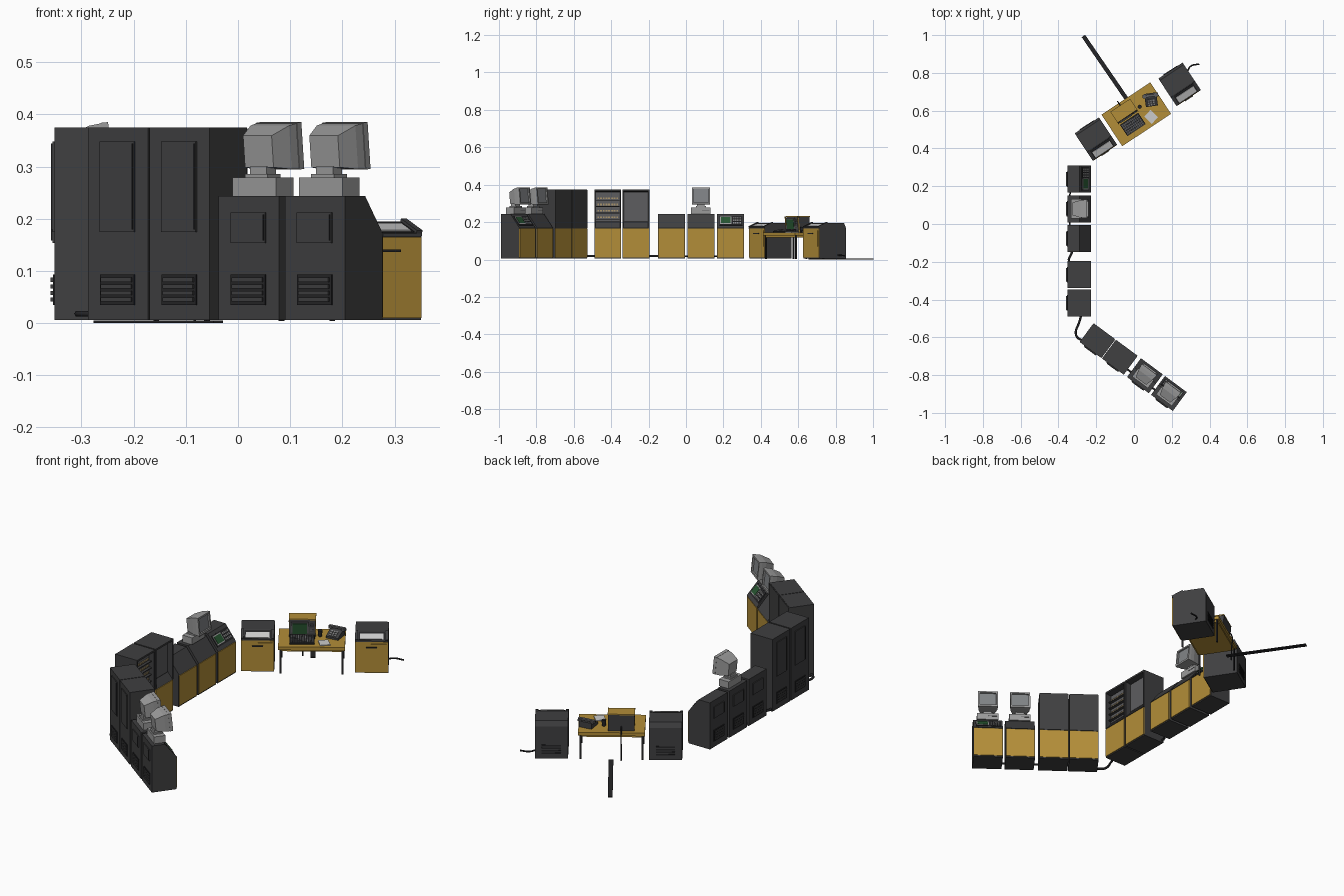
import bpy, bmesh, math
from mathutils import Matrix, Vector

if "Cube" in bpy.data.objects:
    bpy.data.objects.remove(bpy.data.objects["Cube"])

def mat(name, r, g, b):
    m = bpy.data.materials.new(name)
    m.diffuse_color = (r, g, b, 1)
    m.use_nodes = True
    m.node_tree.nodes["Principled BSDF"].inputs["Base Color"].default_value = m.diffuse_color
    return m

DARK = mat("dark_grey", .05, .05, .052)
BLACK = mat("black", .018, .018, .02)
MID = mat("mid_grey", .11, .11, .115)
GOLD = mat("ochre", .45, .27, .04)
LIGHT = mat("light_grey", .33, .33, .33)
GLASS = mat("pale_glass", .22, .23, .24)
GREEN = mat("green_screen", .02, .09, .03)
PAPER = mat("paper", .65, .65, .65)
TAN = mat("tan_lamps", .4, .3, .15)

def T(x, y, z=0):
    return Matrix.Translation((x, y, z))

def R(deg, axis='Z'):
    return Matrix.Rotation(math.radians(deg), 4, axis)

def finish(name, bm, m, M):
    bmesh.ops.recalc_face_normals(bm, faces=bm.faces)
    me = bpy.data.meshes.new(name)
    bm.to_mesh(me)
    bm.free()
    me.materials.append(m)
    o = bpy.data.objects.new(name, me)
    o.matrix_world = M
    bpy.context.collection.objects.link(o)
    return o

def boxes(name, M, m, *dims):
    """Each dim is x0, x1, y0, y1, z0, z1."""
    bm = bmesh.new()
    for a, b, c, d, e, f in dims:
        S = T((a+b)/2, (c+d)/2, (e+f)/2) @ Matrix.Diagonal((b-a, d-c, f-e, 1))
        bmesh.ops.create_cube(bm, size=1, matrix=S)
    return finish(name, bm, m, M)

def loft(name, M, m, rings):
    """Skin a closed solid through rings of equal point count."""
    bm = bmesh.new()
    vs = [[bm.verts.new(p) for p in r] for r in rings]
    n = len(vs[0])
    for a, b in zip(vs, vs[1:]):
        for i in range(n):
            bm.faces.new((a[i], a[(i+1) % n], b[(i+1) % n], b[i]))
    bm.faces.new(vs[0])
    bm.faces.new(vs[-1])
    return finish(name, bm, m, M)

def prism(name, M, m, profile, x0, x1):
    return loft(name, M, m, [[(x, y, z) for y, z in profile] for x in (x0, x1)])

def cable(name, pts, r=.006):
    c = bpy.data.curves.new(name, 'CURVE')
    c.dimensions = '3D'
    c.bevel_depth = r
    c.bevel_resolution = 1
    c.use_fill_caps = True
    s = c.splines.new('BEZIER')
    s.bezier_points.add(len(pts)-1)
    for p, q in zip(s.bezier_points, pts):
        p.co = q
        p.handle_left_type = p.handle_right_type = 'AUTO'
    s.resolution_u = 6
    c.materials.append(BLACK)
    bpy.context.collection.objects.link(bpy.data.objects.new(name, c))

W, D, Z0, ZD = .1435, .124, .006, .168   # cabinet width, depth, floor gap, door top
H = W/2

def cabinet_common(n, M, panel):
    # ochre door, rear hatch, rear louvre
    boxes(n+"_door", M, GOLD, (-H+.002, H-.002, 0, .006, .012, ZD-.003))
    z0, z1 = panel
    boxes(n+"_rear_hatch", M, DARK, (-.041, .041, D-.001, D+.004, z0, z1))
    boxes(n+"_rear_hatch_latch", M, BLACK, (-.039, -.036, D, D+.006, z0+.004, z1-.004))
    boxes(n+"_rear_vent_plate", M, BLACK, (-.041, .041, D-.001, D+.003, .035, .093))
    boxes(n+"_rear_vent_slats", M, DARK,
          *[(-.036, .036, D, D+.007, .041+i*.0125, .0495+i*.0125) for i in range(4)])

def tall(n, M, kind):
    cabinet_common(n, M, (.175, .348))
    if kind == 'flat':
        prism(n+"_body", M, DARK, [(.004, Z0), (D, Z0), (D, .375), (.004, .375)], -H, H)
        boxes(n+"_upper_panel", M, DARK, (-H+.002, H-.002, 0, .006, ZD, .373))
        return
    # recessed upper bay with sloping shelf
    prism(n+"_body", M, DARK, [(.004, Z0), (D, Z0), (D, .375), (0, .375), (0, .366),
                               (.034, .362), (.028, .2), (0, ZD), (.004, ZD)], -H+.006, H-.006)
    for s, x in (("left", -H), ("right", H-.006)):
        prism(n+"_"+s+"_wall", M, DARK, [(.004, Z0), (D, Z0), (D, .375), (0, .375), (0, ZD), (.004, ZD)], x, x+.006)
    boxes(n+"_bay_panel", M, MID, (-.062, .062, .026, .034, .205, .358))
    if kind == 'lamps':
        rows = [.222+i*.034 for i in range(4)]
        boxes(n+"_ledges", M, DARK, *[(-.062, .062, .012, .03, z-.009, z-.005) for z in rows])
        boxes(n+"_lamps", M, TAN, *[(-.056+i*.0145, -.046+i*.0145, .021, .03, z, z+.009)
                                    for z in rows for i in range(8)])

def crt(n, M):
    # desktop display: case, neck, tapered tube housing, framed screen
    boxes(n+"_case", M, LIGHT, (-.052, .052, .051, .106, .244, .279))
    boxes(n+"_case_slot", M, MID, (.005, .045, .0495, .052, .262, .266))
    boxes(n+"_neck", M, LIGHT, (-.027, .027, .058, .1, .279, .286))
    boxes(n+"_swivel", M, LIGHT, (-.02, .02, .064, .094, .286, .3))
    K = M @ T(0, .06, .335) @ R(-6, 'X')
    ring = lambda y, w, a, b: [(-w, y, a), (w, y, a), (w, y, b), (-w, y, b)]
    loft(n+"_housing", K, LIGHT, [ring(-.03, .048, -.043, .045), ring(-.008, .046, -.041, .043),
                                  ring(.034, .034, -.033, .028)])
    boxes(n+"_bezel", K, LIGHT, (-.049, .049, -.044, -.029, .038, .046), (-.049, .049, -.044, -.029, -.044, -.034),
          (-.049, -.04, -.044, -.029, -.034, .038), (.04, .049, -.044, -.029, -.034, .038))
    boxes(n+"_screen", K, GLASS, (-.041, .041, -.036, -.028, -.035, .039))

def short(n, M, monitor=False, console=False):
    cabinet_common(n, M, (.154, .212))
    prism(n+"_body", M, DARK, [(.004, Z0), (D, Z0), (D, .244), (.06, .244), (0, ZD), (.004, ZD)], -H, H)
    if monitor:
        crt(n+"_display", M)
    if console:
        K = M @ T(0, .03, .206) @ R(math.degrees(math.atan2(.076, .06)), 'X')
        boxes(n+"_console_plate", K, BLACK, (-.06, .064, -.03, .032, -.002, .002))
        boxes(n+"_console_screen_frame", K, LIGHT, (-.056, .004, -.022, .026, 0, .004))
        boxes(n+"_console_screen", K, GREEN, (-.051, -.001, -.017, .021, .002, .006))
        boxes(n+"_console_keys", K, LIGHT, *[(.012+i*.012, .02+i*.012, -.02+j*.016, -.011+j*.016, 0, .005)
                                             for i in range(4) for j in range(3)])

# straight row facing +x
def A(y):
    return T(-.228, y) @ R(90)
tall("lamp_cabinet", A(-.418), 'lamps')
tall("bay_cabinet", A(-.268), 'bay')
short("plain_low_cabinet", A(-.077))
short("display_low_cabinet", A(.08), monitor=True)
short("console_low_cabinet", A(.238), console=True)

# angled row
u = Vector((.804, -.595))
def B(off):
    p = Vector((-.214, -.525)) + u*(off + H)
    return T(p.x, p.y) @ R(143.5)
tall("angled_tall_cabinet_1", B(0), 'flat')
tall("angled_tall_cabinet_2", B(.147), 'flat')
short("angled_low_cabinet_1", B(.312), monitor=True)
short("angled_low_cabinet_2", B(.47), monitor=True, console=True)

# printers beside the desk
def printer(n, x, y):
    M = T(x, y) @ R(33.5)
    h, d = .077, .0865
    prism(n+"_body", M, DARK, [(-d+.004, .006), (d, .006), (d, .17), (d-.012, .195), (-.03, .195),
                               (-d, .172), (-d, .166), (-d+.004, .166)], -h, h)
    boxes(n+"_front", M, GOLD, (-h+.001, h-.001, -d, -d+.006, .01, .165))
    boxes(n+"_door", M, GOLD, (-h+.008, h-.008, -d-.002, -d+.002, .07, .155))
    boxes(n+"_handle", M, BLACK, (-.025, .025, -d-.006, -d, .136, .141))
    K = M @ T(0, (-.03-d)/2, .1835) @ R(math.degrees(math.atan2(.023, d-.03)), 'X')
    boxes(n+"_paper_slot", K, BLACK, (-.062, .062, -.026, .026, -.002, .0015))
    boxes(n+"_paper", K, PAPER, (-.055, .055, -.024, .012, 0, .004))
    boxes(n+"_side_rails", K, DARK, (-h, -.064, -.03, .03, -.004, .006), (.064, h, -.03, .03, -.004, .006))
    boxes(n+"_rear_vent", M, BLACK, *[(-.045, .045, d-.002, d+.003, .03+i*.013, .037+i*.013) for i in range(4)])
printer("left_printer", -.202, .45)
printer("right_printer", .241, .74)

# desk
M = T(.012, .581) @ R(33.5)
boxes("desk_top", M, GOLD, (-.155, .155, -.1, .1, .128, .145))
boxes("desk_apron", M, GOLD, (-.146, .146, -.09, .09, .118, .13))
boxes("desk_legs", M, BLACK, *[(x-.004, x+.004, y-.004, y+.004, .004, .128)
                               for x in (-.144, .144) for y in (-.088, .088)])
# desk terminal
K = M @ T(-.045, .045, .145)
prism("terminal_body", K, DARK, [(-.034, 0), (.036, 0), (.04, .083), (-.026, .083)], -.061, .061)
prism("terminal_top", K, GOLD, [(-.028, .083), (.041, .083), (.041, .088), (-.028, .088)], -.063, .063)
F = K @ T(0, -.03, .0415) @ R(5.5, 'X')
boxes("terminal_front_frame", F, GOLD, (-.063, -.059, -.004, .003, -.041, .043), (.059, .063, -.004, .003, -.041, .043))
boxes("terminal_screen_frame", F, MID, (-.052, .028, -.004, .002, -.033, .035))
boxes("terminal_screen", F, GREEN, (-.045, .021, -.006, 0, -.026, .028))
boxes("terminal_buttons", F, MID, *[(.036, .052, -.004, .002, -.026+i*.014, -.018+i*.014) for i in range(4)])
# keyboard
K = M @ T(-.045, -.035, .145)
prism("keyboard", K, BLACK, [(-.036, 0), (.036, 0), (.036, .016), (-.036, .007)], -.058, .058)
boxes("keys", K @ T(0, 0, .0115) @ R(7.1, 'X'), MID,
      *[(-.053+i*.0107, -.045+i*.0107, -.031+j*.0127, -.021+j*.0127, 0, .004) for i in range(10) for j in range(5)])
# telephone, notes and cup
K = M @ T(.108, .022, .145) @ R(-25)
prism("telephone_body", K, DARK, [(-.036, 0), (.034, 0), (.034, .03), (.01, .03), (-.036, .01)], -.032, .032)
boxes("telephone_handset", K, MID, (-.042, .042, .014, .028, .034, .042), (-.042, -.024, .011, .031, .027, .036),
      (.024, .042, .011, .031, .027, .036))
boxes("telephone_keys", K @ T(0, -.014, .0205) @ R(23.5, 'X'), LIGHT,
      *[(-.018+i*.013, -.009+i*.013, -.018+j*.012, -.01+j*.012, -.002, .003) for i in range(3) for j in range(3)])
boxes("note_sheets", M @ T(.058, -.055, .145) @ R(12), PAPER, (-.024, .024, -.028, .028, 0, .004))
bm = bmesh.new()
bmesh.ops.create_cone(bm, cap_ends=True, segments=12, radius1=.009, radius2=.011, depth=.03)
finish("cup", bm, BLACK, M @ T(.037, .023, .16))

# floor duct and cables
boxes("floor_duct", T(-.153, .828) @ R(-55.5), BLACK, (-.203, .203, -.011, .011, 0, .005))
drop = [M @ Vector(p) for p in ((-.045, .08, .17), (-.045, .104, .15), (-.045, .106, .07), (-.045, .104, .004))]
cable("terminal_cable", drop, .003)
cable("printer_cable", [(.28, .80, .025), (.3, .835, .022), (.345, .847, .02)], .004)
cable("corner_cable", [(-.275, -.47, .018), (-.29, -.52, .018), (-.308, -.58, .018), (-.295, -.605, .018), (-.23, -.62, .018)])
cable("row_cable", [(-.32, -.13, .018), (-.335, -.165, .018), (-.345, -.19, .018), (-.32, -.23, .018)])
cable("low_row_cables", [(-.34, -.02, .018), (-.343, .1, .018), (-.335, .2, .018)], .004)
p, q, r = (B(o) @ Vector((0, .09, .018)) for o in (.147, .312, .47))
cable("angled_row_cable", [p, q, r], .005)
